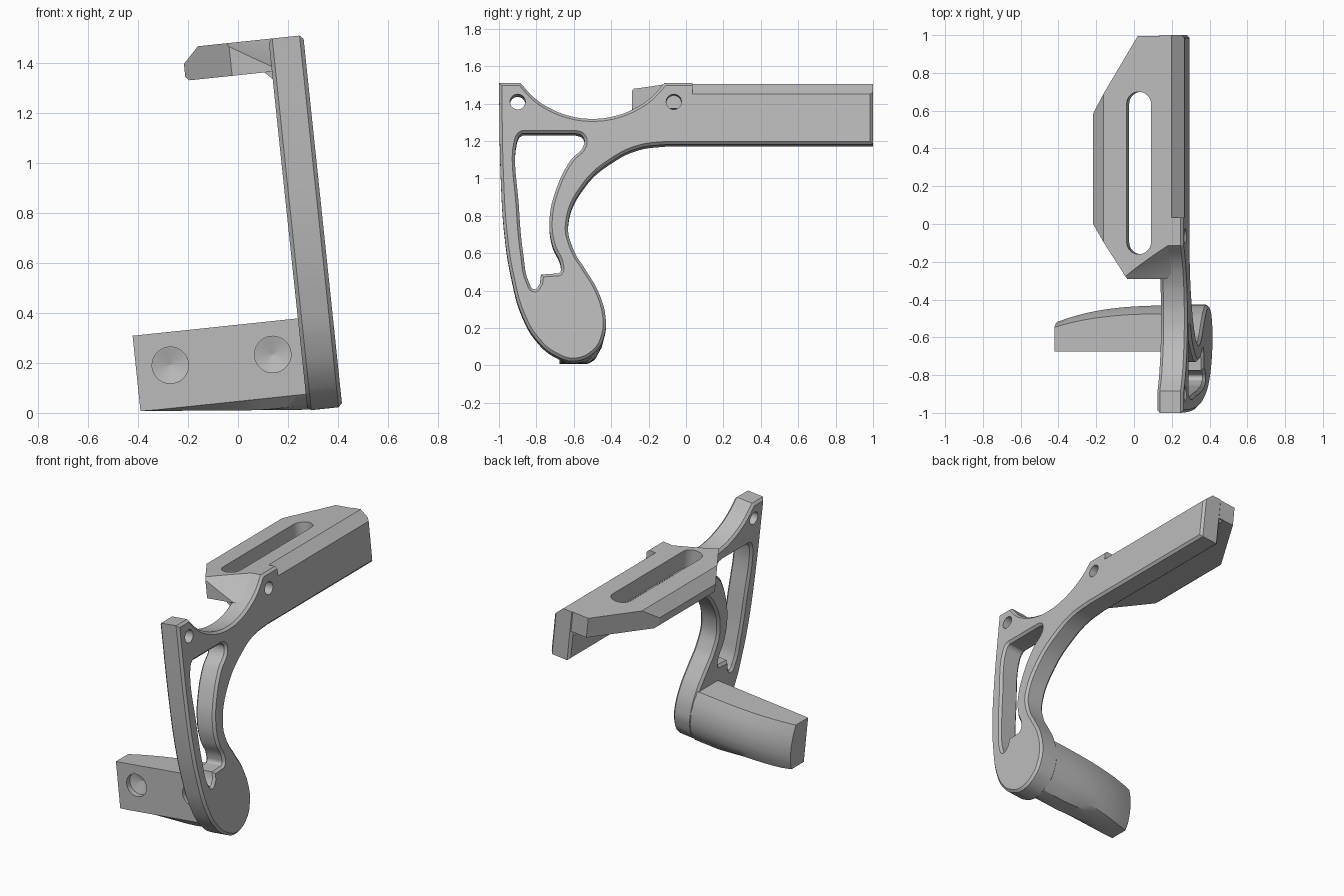
import bpy, bmesh, math
from mathutils import Matrix, Vector

if "Cube" in bpy.data.objects:
    bpy.data.objects.remove(bpy.data.objects["Cube"])

grey = bpy.data.materials.new("plain grey")
grey.use_nodes = True
grey.diffuse_color = (0.5, 0.5, 0.5, 1)
grey.node_tree.nodes["Principled BSDF"].inputs["Base Color"].default_value = (0.5, 0.5, 0.5, 1)

# Everything is built upright, with the outer face at x = 0, then leaned over
LEAN = Matrix.Translation((0.42, 0, 0)) @ Matrix.Rotation(math.radians(-6), 4, "Y")
THICK, TOP, CHAMFER = 0.14, 1.52, 0.015
SCOOP_Y, SCOOP_Z, SCOOP_R = -0.5, 1.812, 0.485


def add(name, bm):
    bmesh.ops.recalc_face_normals(bm, faces=bm.faces)
    mesh = bpy.data.meshes.new(name)
    bm.to_mesh(mesh)
    bm.free()
    obj = bpy.data.objects.new(name, mesh)
    bpy.context.collection.objects.link(obj)
    return obj


def loft(rings):
    bm = bmesh.new()
    rows = [[bm.verts.new(p) for p in ring] for ring in rings]
    n = len(rows[0])
    for a, b in zip(rows, rows[1:]):
        for i in range(n):
            j = (i + 1) % n
            bm.faces.new((a[i], a[j], b[j], b[i]))
    bm.faces.new(rows[0])
    bm.faces.new(rows[-1])
    return bm


def prism_y(pts, lo, hi):
    return loft([[(x, y, z) for x, z in pts] for y in (lo, hi)])


def prism_z(pts, lo, hi):
    return loft([[(x, y, z) for x, y in pts] for z in (lo, hi)])


def cone(start, end, r1, r2, sides=48):
    a, b = Vector(start), Vector(end)
    place = Matrix.Translation((a + b) / 2) @ (b - a).to_track_quat("Z", "Y").to_matrix().to_4x4()
    bm = bmesh.new()
    bmesh.ops.create_cone(bm, cap_ends=True, segments=sides, radius1=r1, radius2=r2,
                          depth=(b - a).length, matrix=place)
    return bm


def select_only(obj):
    bpy.ops.object.select_all(action="DESELECT")
    obj.select_set(True)
    bpy.context.view_layer.objects.active = obj


def cut(obj, bm):
    cutter = add("cutter", bm)
    cutter.hide_render = True
    mod = obj.modifiers.new("cut", "BOOLEAN")
    mod.operation, mod.solver, mod.object = "DIFFERENCE", "EXACT", cutter
    select_only(obj)
    bpy.ops.object.modifier_apply(modifier=mod.name)
    bpy.data.objects.remove(cutter)


def finish(obj):
    obj.data.materials.clear()
    obj.data.materials.append(grey)
    obj.matrix_world = LEAN
    select_only(obj)
    bpy.ops.object.shade_smooth_by_angle(angle=math.radians(30))


# Side plate outline: corners are sharp, soft points are curved through
def corner(*pts):
    return [(p, "VECTOR") for p in pts]


def soft(*pts):
    return [(p, "AUTO") for p in pts]


scoop = [(SCOOP_Y + d, SCOOP_Z - math.sqrt(SCOOP_R ** 2 - d * d))
         for d in (-0.31, -0.23, -0.12, 0, 0.12, 0.23, 0.31)]
outline = (
    corner((-1, TOP), (-0.885, TOP)) + soft(*scoop)
    + corner((-0.115, TOP), (1, TOP), (1, 1.19), (-0.1, 1.19))
    + soft((-0.25, 1.17), (-0.38, 1.11), (-0.54, 0.97), (-0.63, 0.76), (-0.6, 0.62),
           (-0.54, 0.52), (-0.47, 0.4), (-0.43, 0.26), (-0.435, 0.17), (-0.48, 0.08),
           (-0.59, 0.025), (-0.7, 0.055), (-0.8, 0.14), (-0.88, 0.28), (-0.935, 0.48),
           (-0.97, 0.7), (-0.99, 1.0)))
window = (
    soft((-0.905, 1.2), (-0.88, 1.245)) + corner((-0.85, 1.248), (-0.59, 1.248))
    + soft((-0.555, 1.235), (-0.545, 1.19), (-0.62, 1.1), (-0.69, 0.96), (-0.73, 0.78),
           (-0.715, 0.65), (-0.67, 0.54), (-0.675, 0.5))
    + corner((-0.7, 0.495), (-0.775, 0.49), (-0.782, 0.44))
    + soft((-0.81, 0.41), (-0.84, 0.45), (-0.87, 0.6), (-0.893, 0.85)))

curve = bpy.data.curves.new("side_plate", "CURVE")
curve.dimensions, curve.fill_mode = "2D", "BOTH"
curve.resolution_u = 8
curve.bevel_depth, curve.bevel_resolution, curve.offset = CHAMFER, 0, -CHAMFER
curve.extrude = THICK / 2 - CHAMFER
for path in (outline, window):
    spline = curve.splines.new("BEZIER")
    spline.bezier_points.add(len(path) - 1)
    spline.use_cyclic_u = True
    for bp, ((y, z), kind) in zip(spline.bezier_points, path):
        bp.co = (y, z, 0)
        bp.handle_left_type = bp.handle_right_type = kind
plate = bpy.data.objects.new("side_plate", curve)
bpy.context.collection.objects.link(plate)
select_only(plate)
bpy.ops.object.convert(target="MESH")
plate = bpy.context.view_layer.objects.active
stand_up = Matrix(((0, 0, 1, -THICK / 2), (1, 0, 0, 0), (0, 1, 0, 0), (0, 0, 0, 1)))
bm = bmesh.new()
bm.from_mesh(plate.data)
bmesh.ops.transform(bm, matrix=stand_up, verts=bm.verts)
bmesh.ops.remove_doubles(bm, verts=bm.verts, dist=0.0002)
bmesh.ops.recalc_face_normals(bm, faces=bm.faces)
bm.to_mesh(plate.data)
bm.free()

# Pin holes and the long slanted edge of the rail
for y in (-0.9, -0.065):
    cut(plate, cone((-0.3, y, 1.417), (0.1, y, 1.417), 0.041, 0.041, 32))
cut(plate, prism_y([(0.02, 1.438), (0.02, 1.56), (-0.102, 1.56)], 0.035, 1.1))
finish(plate)

# Top arm: chamfered slab with slanted ends, flared front and a long slot
LOW, EDGE, ROOT = 1.388, -0.487, -0.07
slab = prism_y([(ROOT, TOP), (-0.424, TOP), (EDGE, 1.455), (EDGE, LOW + 0.015),
                (EDGE + 0.015, LOW), (ROOT, LOW)], -0.29, 0.995)
for (x1, y1), (x2, y2) in (((-0.24, 1), (EDGE, 0.585)), ((EDGE, 0), (-0.30, -0.29))):
    normal = Vector((y1 - y2, x2 - x1, 0))
    hit = bmesh.ops.bisect_plane(slab, geom=slab.verts[:] + slab.edges[:] + slab.faces[:],
                                 plane_co=(x1, y1, 0), plane_no=-normal if normal.x > 0 else normal,
                                 clear_outer=True)
    rim = [e for e in hit["geom_cut"] if isinstance(e, bmesh.types.BMEdge)]
    bmesh.ops.holes_fill(slab, edges=rim, sides=0)
arm = add("top_arm", slab)
cut(arm, cone((-0.4, SCOOP_Y, SCOOP_Z), (0, SCOOP_Y, SCOOP_Z), 0.32, 0.526, 96))
slot = []
for mid, start in ((0.635, 0), (-0.095, math.pi)):
    for i in range(17):
        a = start + math.pi * i / 16
        slot.append((-0.237 + 0.065 * math.cos(a), mid + 0.065 * math.sin(a)))
cut(arm, prism_z(slot, 1.2, 1.7))
finish(arm)

# Small fillet strip under the arm
finish(add("arm_fillet", prism_y([(-0.18, LOW + 0.01), (-0.13, LOW + 0.01), (-0.13, LOW - 0.04)],
                                 -0.28, 0.985)))

# Lower foot: rounded section that tapers away from the plate
section = [(-0.675, 0.395), (-0.675, 0.09), (-0.63, 0.045), (-0.575, 0.027), (-0.52, 0.042),
           (-0.475, 0.085), (-0.447, 0.135), (-0.433, 0.19), (-0.431, 0.26), (-0.447, 0.33),
           (-0.475, 0.395)]
rings = []
for i in range(13):
    t = i / 12
    depth, floor = 1 - 0.36 * t ** 3, 0.025 + 0.067 * t
    rings.append([(-0.12 - 0.685 * t, -0.675 + (y + 0.675) * depth, max(z, floor))
                  for y, z in section])
bm = loft(rings)
bmesh.ops.remove_doubles(bm, verts=bm.verts, dist=0.0002)
foot = add("lower_foot", bm)
for x in (-0.667, -0.255):
    cut(foot, cone((x, -0.72, 0.262), (x, -0.64, 0.262), 0.073, 0.073))
    cut(foot, cone((x, -0.641, 0.262), (x, -0.6, 0.262), 0.073, 0.001))
finish(foot)
